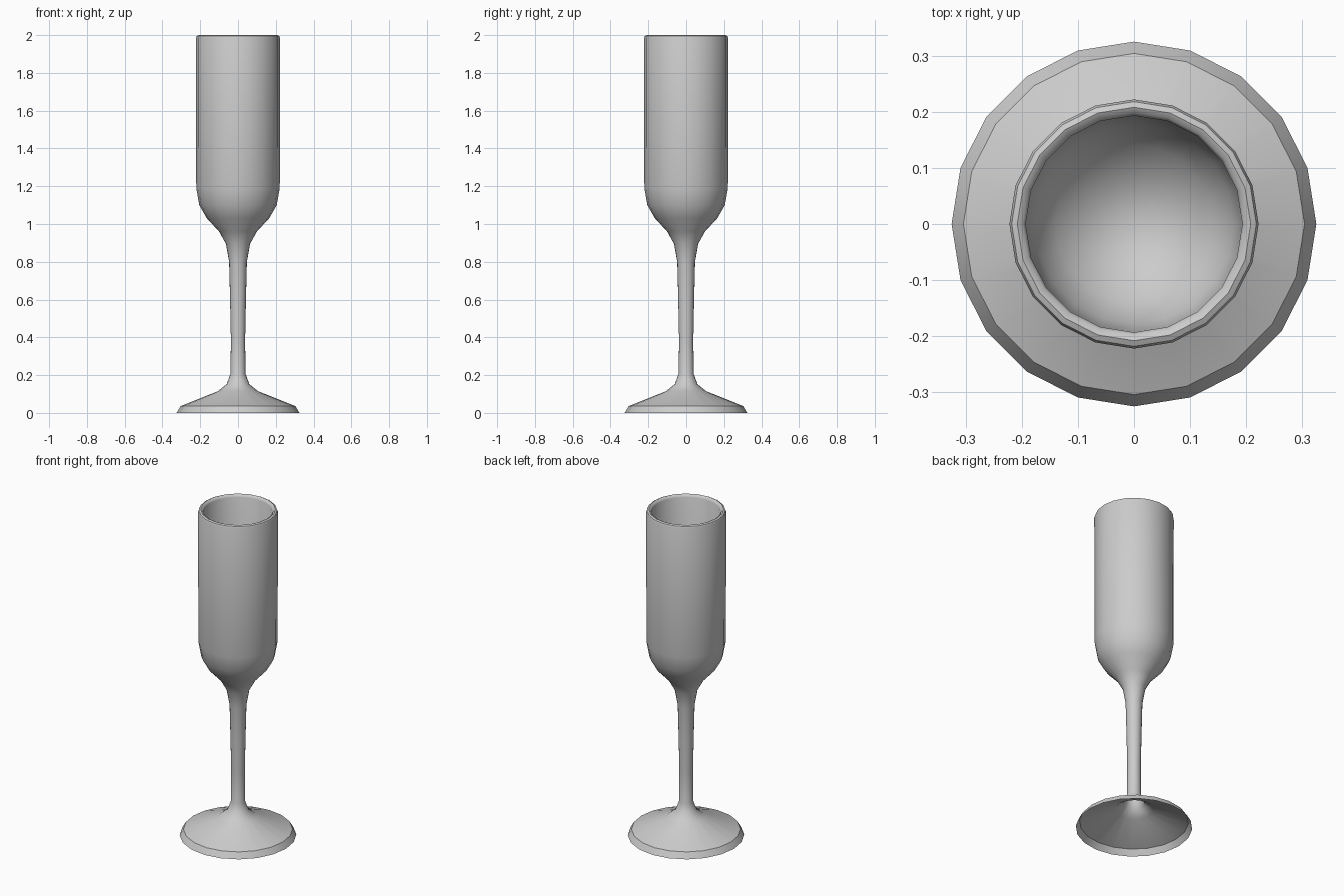
import bpy, bmesh, math

if "Cube" in bpy.data.objects:
    bpy.data.objects.remove(bpy.data.objects["Cube"])

SIDES = 20

# Lathe profile (radius, height): open foot, hollow stem, bowl, rim, bowl inside
PROFILE = [
    (0.325, 0.0), (0.304, 0.036), (0.106, 0.115), (0.060, 0.152),
    (0.039, 0.21), (0.038, 0.40), (0.042, 0.60), (0.047, 0.80),
    (0.064, 0.895), (0.100, 0.96), (0.165, 1.03), (0.205, 1.10),
    (0.221, 1.19), (0.222, 1.985), (0.218, 1.995), (0.208, 2.0),
    (0.198, 1.995), (0.193, 1.985), (0.192, 1.20), (0.178, 1.12),
    (0.140, 1.06), (0.075, 1.01), (0.0, 0.99),
]


def lathe(name, profile, sides):
    bm = bmesh.new()
    rings = []
    for r, z in profile:
        if r == 0:
            rings.append([bm.verts.new((0, 0, z))] * sides)
        else:
            rings.append([bm.verts.new((r * math.cos(math.tau * i / sides),
                                        r * math.sin(math.tau * i / sides), z))
                          for i in range(sides)])
    for low, high in zip(rings, rings[1:]):
        for i in range(sides):
            j = (i + 1) % sides
            quad = [low[i], low[j], high[j], high[i]]
            bm.faces.new(list(dict.fromkeys(quad)))
    mesh = bpy.data.meshes.new(name)
    bm.to_mesh(mesh)
    bm.free()
    obj = bpy.data.objects.new(name, mesh)
    bpy.context.collection.objects.link(obj)
    return obj


# Champagne flute
flute = lathe("flute_glass", PROFILE, SIDES)
bpy.context.view_layer.objects.active = flute
flute.select_set(True)
bpy.ops.object.shade_smooth_by_angle(angle=math.radians(37))
